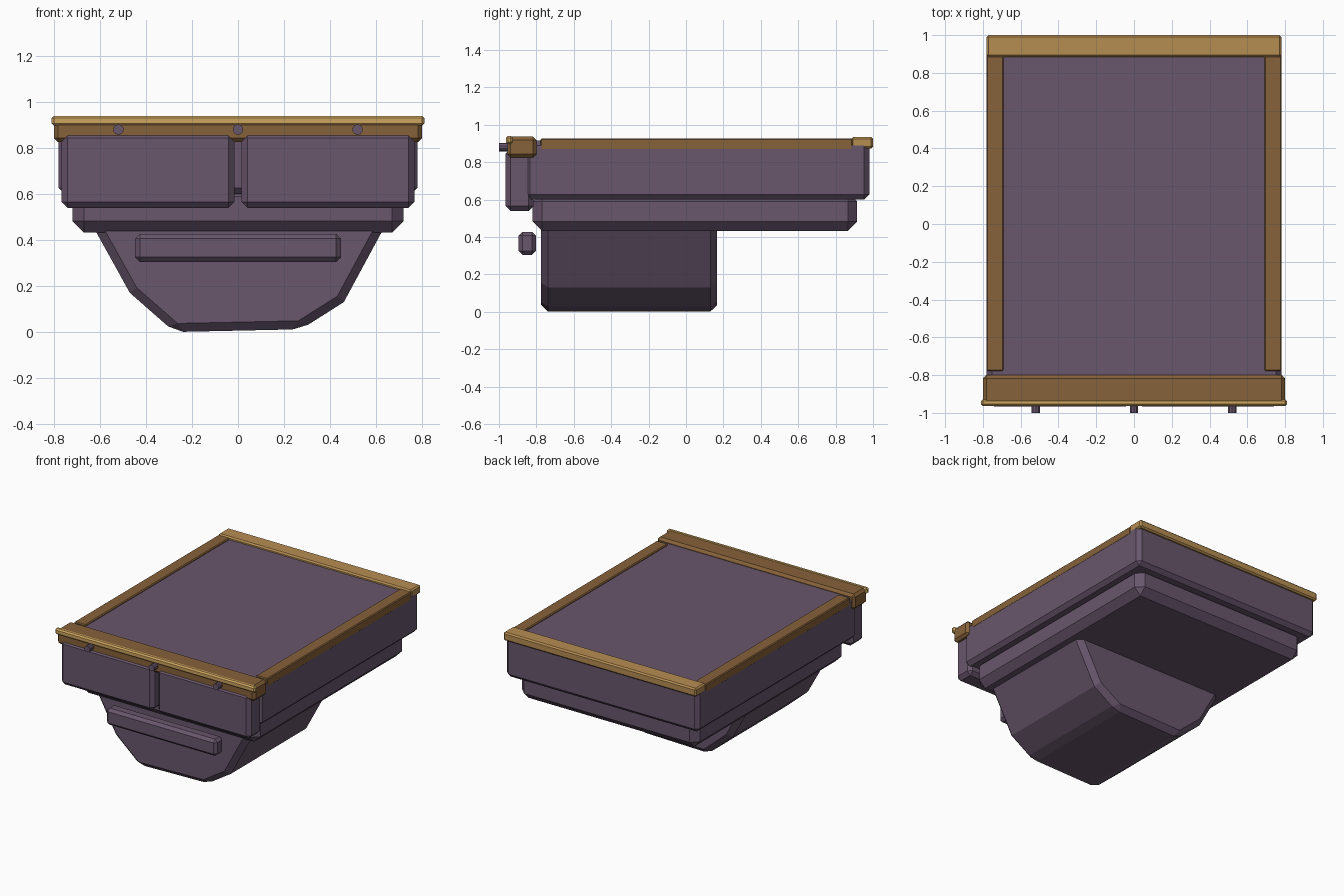
import bpy
import math

cube = bpy.data.objects.get("Cube")
if cube:
    bpy.data.objects.remove(cube, do_unlink=True)


def material(name, rgb):
    m = bpy.data.materials.new(name)
    m.use_nodes = True
    m.diffuse_color = (*rgb, 1)
    m.node_tree.nodes["Principled BSDF"].inputs["Base Color"].default_value = (*rgb, 1)
    return m


PURPLE = material("dusty purple", (0.138, 0.093, 0.15))
BROWN = material("dark brass", (0.24, 0.122, 0.041))
BRASS = material("brass", (0.47, 0.27, 0.085))
PALE = material("pale brass", (0.62, 0.38, 0.115))


def finish(obj, mat, bevel):
    """Assign the colour and a flat chamfer."""
    obj.data.materials.append(mat)
    mod = obj.modifiers.new("chamfer", "BEVEL")
    mod.width = bevel
    mod.segments = 1
    mod.limit_method = "ANGLE"
    mod.angle_limit = math.radians(30)
    return obj


def prism(name, profile, y0, y1, mat, bevel):
    """Extrude an x-z outline from y0 to y1."""
    n = len(profile)
    verts = [(x, y, z) for y in (y0, y1) for x, z in profile]
    faces = [tuple(range(n)), tuple(reversed(range(n, 2 * n)))]
    faces += [(i, i + n, (i + 1) % n + n, (i + 1) % n) for i in range(n)]
    mesh = bpy.data.meshes.new(name)
    mesh.from_pydata(verts, [], faces)
    obj = bpy.data.objects.new(name, mesh)
    bpy.context.collection.objects.link(obj)
    return finish(obj, mat, bevel)


def box(name, x, y, z, mat, bevel):
    outline = [(x[0], z[0]), (x[1], z[0]), (x[1], z[1]), (x[0], z[1])]
    return prism(name, outline, y[0], y[1], mat, bevel)


# Stacked body tiers
box("main_body", (-0.78, 0.78), (-0.86, 0.98), (0.6, 0.915), PURPLE, 0.027)
box("lower_tier", (-0.72, 0.72), (-0.82, 0.915), (0.433, 0.64), PURPLE, 0.05)

# Tapered keel, slightly uneven from side to side
keel = [(-0.653, 0.5), (-0.47, 0.17), (-0.276, 0), (0.274, 0.012), (0.46, 0.13), (0.66, 0.5)]
prism("keel", keel, -0.775, 0.167, PURPLE, 0.037)

# Front blocks, side rails
for side, s in (("left", 1), ("right", -1)):
    box(side + "_front_block", sorted((s * 0.016, s * 0.767)), (-0.965, -0.815),
        (0.54, 0.87), PURPLE, 0.026)
    box(side + "_side_rail", sorted((s * 0.69, s * 0.781)), (-0.778, 0.89),
        (0.865, 0.926), BROWN, 0.006)

# Front bumper
box("bumper", (-0.447, 0.447), (-0.895, -0.803), (0.305, 0.427), PURPLE, 0.02)

# Frame rails at front and back
box("front_rail", (-0.8, 0.8), (-0.955, -0.8), (0.825, 0.937), BROWN, 0.018)
box("front_trim", (-0.81, 0.81), (-0.963, -0.928), (0.897, 0.94), PALE, 0.01)
box("back_rail", (-0.78, 0.78), (0.884, 1.0), (0.874, 0.935), BRASS, 0.01)

# Pegs through the front rail
for i, x in enumerate((-0.52, 0, 0.52)):
    bpy.ops.mesh.primitive_cylinder_add(vertices=10, radius=0.023, depth=0.22,
                                        location=(x, -0.89, 0.88),
                                        rotation=(math.pi / 2, 0, 0))
    peg = bpy.context.object
    peg.name = f"peg_{i + 1}"
    peg.data.materials.append(PURPLE)
